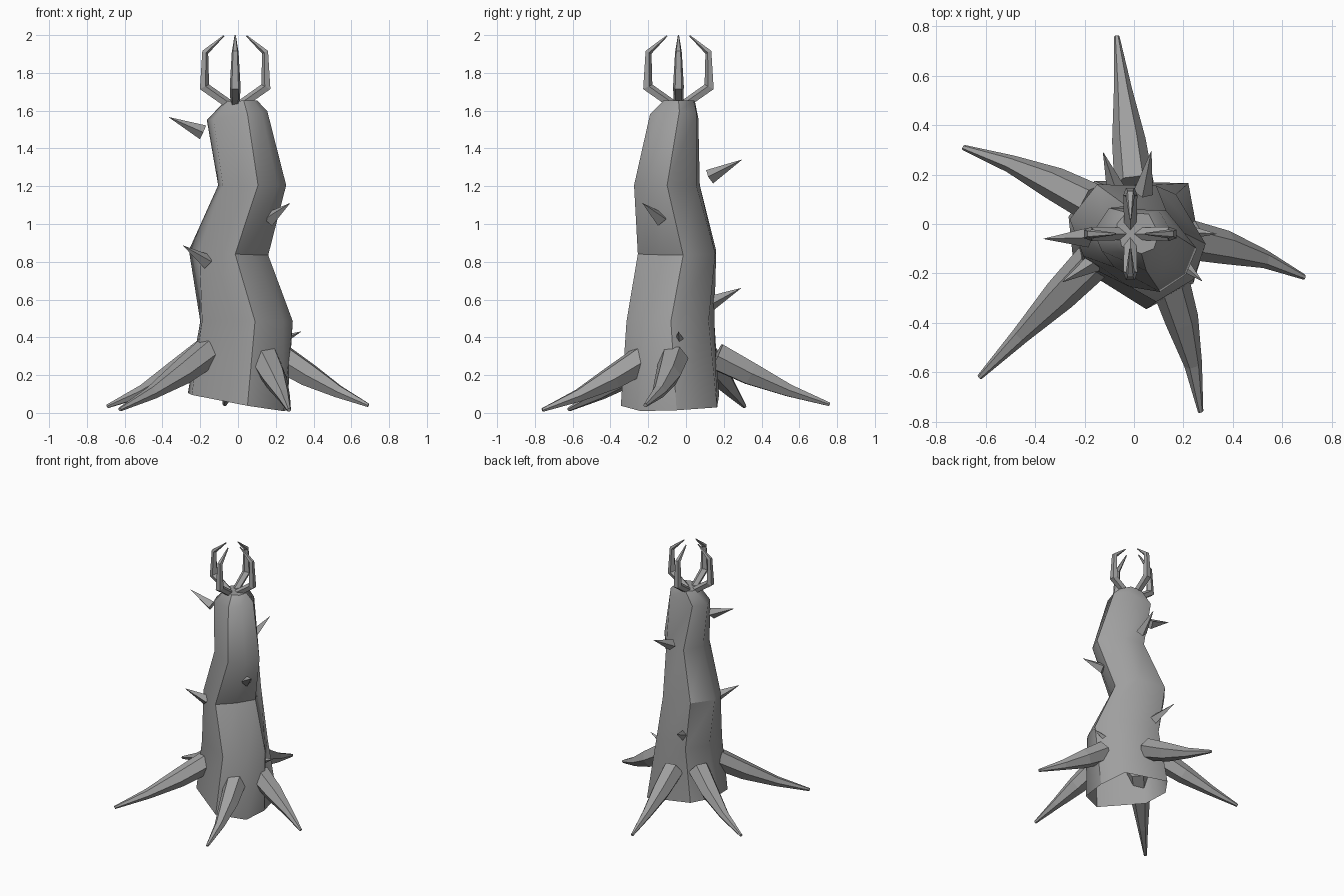
import bpy, bmesh, math
from mathutils import Vector

if "Cube" in bpy.data.objects:
    bpy.data.objects.remove(bpy.data.objects["Cube"])

bark = bpy.data.materials.new("grey bark")
bark.diffuse_color = (0.35, 0.35, 0.35, 1)
bark.use_nodes = True
bark.node_tree.nodes["Principled BSDF"].inputs["Base Color"].default_value = bark.diffuse_color


def finish(bm, name):
    bmesh.ops.recalc_face_normals(bm, faces=bm.faces[:])
    me = bpy.data.meshes.new(name)
    bm.to_mesh(me)
    bm.free()
    me.materials.append(bark)
    ob = bpy.data.objects.new(name, me)
    bpy.context.collection.objects.link(ob)
    return ob


def skin(bm, rings):
    for a, b in zip(rings, rings[1:]):
        n = len(a)
        for i in range(n):
            j = (i + 1) % n
            bm.faces.new((a[i], a[j], b[j], b[i]))


def tapered_tube(name, pts, radii, sides, spin=0.0):
    """Closed, flat-faced tube along a path of points."""
    pts = [Vector(p) for p in pts]
    bm = bmesh.new()
    rings = []
    flat = (pts[1] - pts[0]) * Vector((1, 1, 0))
    side = Vector((-flat.y, flat.x, 0)).normalized()
    for k, (p, r) in enumerate(zip(pts, radii)):
        d = Vector()
        if k > 0:
            d += (p - pts[k - 1]).normalized()
        if k < len(pts) - 1:
            d += (pts[k + 1] - p).normalized()
        up = d.normalized().cross(side)
        ring = []
        for i in range(sides):
            a = 2 * math.pi * i / sides + spin
            ring.append(bm.verts.new(p + side * r * math.cos(a) + up * r * math.sin(a)))
        rings.append(ring)
    skin(bm, rings)
    bm.faces.new(rings[0])
    bm.faces.new(rings[-1])
    return finish(bm, name)


# Twisted trunk: height, slope in x, slope in y, then the seven-sided outline
# (front, front right, right, back right, back left, left, front left)
trunk_rings = [
    (0.06, -0.17, 0.04, ((0.05, -0.345), (0.24, -0.24), (0.26, -0.05), (0.22, 0.165),
                         (-0.16, 0.175), (-0.265, 0.03), (-0.245, -0.16))),
    (0.485, 0.0, 0.0, ((0.09, -0.315), (0.24, -0.225), (0.29, -0.08), (0.17, 0.12),
                       (-0.10, 0.15), (-0.20, 0.0), (-0.19, -0.17))),
    (0.845, -0.06, 0.02, ((-0.015, -0.255), (0.085, -0.145), (0.16, -0.015), (0.09, 0.155),
                          (-0.15, 0.16), (-0.26, 0.02), (-0.205, -0.13))),
    (1.205, 0.0, 0.0, ((0.106, -0.275), (0.21, -0.205), (0.255, -0.10), (0.13, 0.055),
                       (-0.03, 0.073), (-0.105, -0.06), (-0.08, -0.175))),
    (1.575, 0.15, 0.0, ((0.05, -0.19), (0.125, -0.14), (0.155, -0.035), (0.10, 0.055),
                        (-0.10, 0.065), (-0.165, -0.03), (-0.13, -0.11))),
    (1.652, 0.03, 0.0, ((0.03, -0.12), (0.08, -0.10), (0.10, -0.04), (0.06, 0.04),
                        (-0.03, 0.047), (-0.07, 0.0), (-0.05, -0.09))),
]
bm = bmesh.new()
rings = [[bm.verts.new((x, y, z + sx * x + sy * y)) for x, y in outline]
         for z, sx, sy, outline in trunk_rings]
skin(bm, rings)
bm.faces.new(rings[-1])
for f in bm.faces:
    f.smooth = True
# lengthwise hard creases at front, right and back left
for a, b in zip(rings, rings[1:]):
    for i in (0, 2, 4):
        bm.edges.get((a[i], b[i])).smooth = False
# hard bends at the waist, and a hard rim at the crown
for i in (0, 1, 4):
    bm.edges.get((rings[2][i], rings[2][i + 1])).smooth = False
for i in range(7):
    bm.edges.get((rings[-1][i], rings[-1][(i + 1) % 7])).smooth = False
finish(bm, "trunk")

# Spreading roots: start x, y, z, tip x, y, z, sideways bend
roots = [
    (0.23, -0.065, 0.29, 0.69, -0.215, 0.04, 0.02),
    (0.00, 0.16, 0.30, -0.07, 0.76, 0.045, 0.0),
    (-0.17, 0.085, 0.32, -0.69, 0.31, 0.035, -0.015),
    (-0.16, -0.145, 0.32, -0.625, -0.62, 0.018, 0.0),
    (0.145, -0.235, 0.28, 0.27, -0.76, 0.015, 0.015),
]
for n, (x0, y0, z0, x1, y1, z1, bend) in enumerate(roots):
    s, e = Vector((x0, y0, z0)), Vector((x1, y1, z1))
    flat = (e - s) * Vector((1, 1, 0))
    side = Vector((-flat.y, flat.x, 0)).normalized()
    path = []
    for t, fall, b in ((0, 0, 0), (0.3, 0.36, 0.8), (0.64, 0.71, 1), (1, 1, 0)):
        p = s + flat * t + side * bend * b
        p.z = z0 + (z1 - z0) * fall
        path.append(p)
    tapered_tube("root_%d" % (n + 1), path, (0.08, 0.068, 0.037, 0.011), 6)

# Four hooked claws on the crown
for n in range(4):
    a = math.pi / 2 * n
    path = [(-0.015 + r * math.cos(a), -0.04 + r * math.sin(a), z)
            for r, z in ((0.03, 1.63), (0.165, 1.725), (0.16, 1.91), (0.06, 1.997))]
    tapered_tube("claw_%d" % (n + 1), path, (0.026, 0.03, 0.019, 0.004), 5, math.pi / 2)

# Thorns: base point, tip point
thorns = [
    ((-0.185, -0.055, 1.485), (-0.365, -0.06, 1.565)),
    ((0.165, -0.135, 1.025), (0.275, -0.23, 1.11)),
    ((-0.16, -0.155, 0.80), (-0.29, -0.235, 0.885)),
    ((0.037, 0.125, 1.25), (0.07, 0.295, 1.34)),
    ((-0.07, 0.13, 0.58), (-0.125, 0.29, 0.66)),
    ((0.17, -0.03, 0.36), (0.333, -0.04, 0.43)),
]
for n, (base, tip) in enumerate(thorns):
    tapered_tube("thorn_%d" % (n + 1), (base, tip), (0.04, 0.001), 4)
